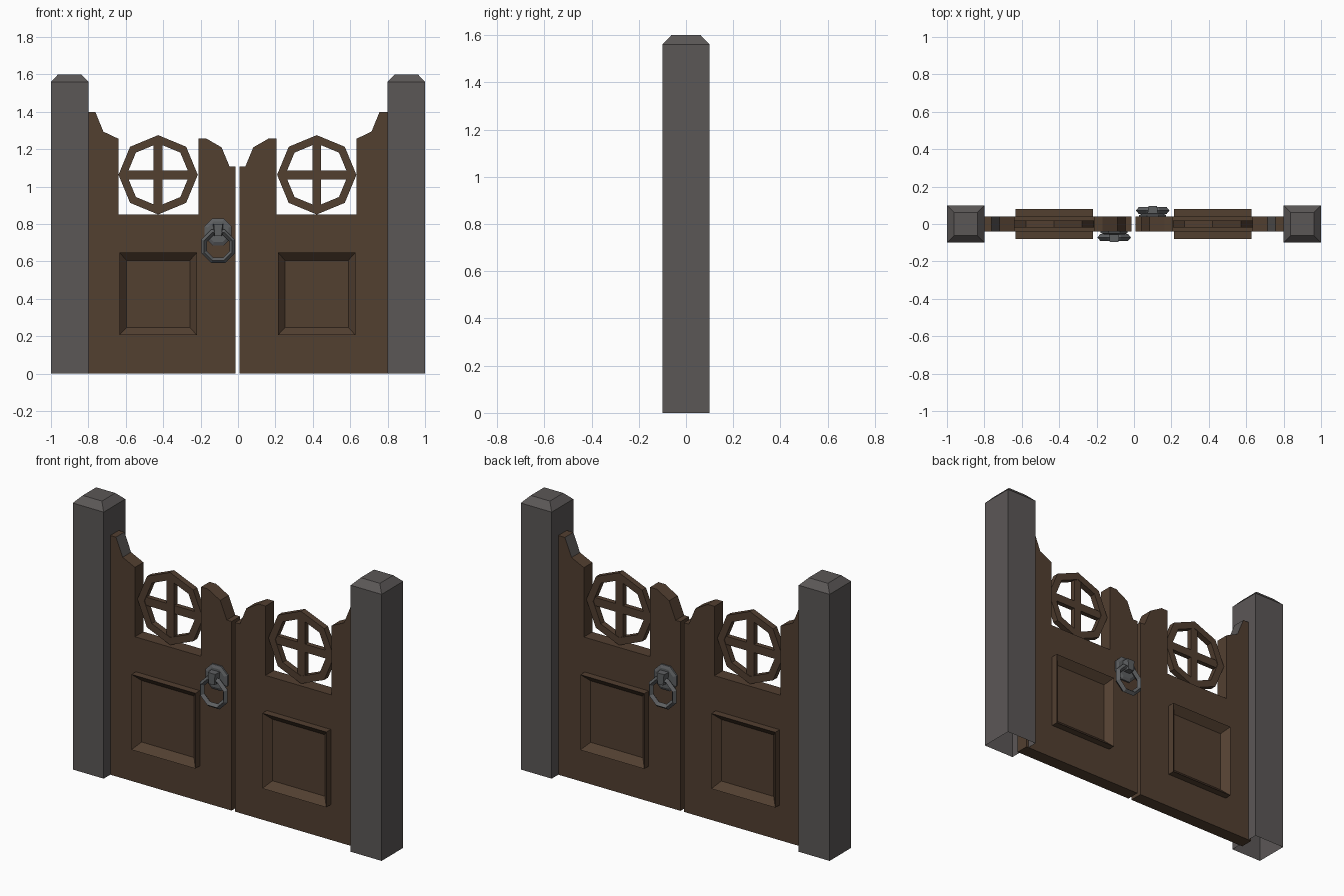
import bpy, bmesh
from math import pi, cos, sin
from mathutils import Matrix, Vector

cube = bpy.data.objects.get("Cube")
if cube:
    bpy.data.objects.remove(cube, do_unlink=True)


def material(name, rgb):
    m = bpy.data.materials.new(name)
    m.use_nodes = True
    m.diffuse_color = (*rgb, 1)
    m.node_tree.nodes["Principled BSDF"].inputs["Base Color"].default_value = (*rgb, 1)
    return m


WOOD = material("brown_wood", (0.085, 0.05, 0.03))
STONE = material("grey_stone", (0.105, 0.096, 0.094))
IRON = material("dark_iron", (0.11, 0.115, 0.12))

# The right half is the left half turned half a circle about this axis
AXIS = -0.003
TURN = Matrix.Translation((AXIS, 0, 0)) @ Matrix.Rotation(pi, 4, 'Z') @ Matrix.Translation((-AXIS, 0, 0))


def make(name, bm, mats, axis_turn=TURN):
    """Add the part and its half-turned twin, sharing one mesh."""
    bmesh.ops.recalc_face_normals(bm, faces=bm.faces)
    mesh = bpy.data.meshes.new(name)
    bm.to_mesh(mesh)
    bm.free()
    for m in mats:
        mesh.materials.append(m)
    for prefix, matrix in (("right_", Matrix()), ("left_", axis_turn)):
        ob = bpy.data.objects.new(prefix + name, mesh)
        ob.matrix_world = matrix
        bpy.context.collection.objects.link(ob)


def loft(bm, loops, caps=(True, True), closed=False):
    """Bridge equal-length rings of points with quads."""
    rings = [[bm.verts.new(p) for p in loop] for loop in loops]
    n = len(rings[0])
    pairs = list(zip(rings, rings[1:])) + ([(rings[-1], rings[0])] if closed else [])
    for a, b in pairs:
        for i in range(n):
            j = (i + 1) % n
            bm.faces.new((a[i], a[j], b[j], b[i]))
    if not closed:
        for ring, cap in zip((rings[0], rings[-1]), caps):
            if cap:
                bm.faces.new(ring)


def prism(bm, outline, y0, y1):
    loft(bm, [[(x, y, z) for x, z in outline] for y in (y0, y1)])


def rect(x0, x1, z0, z1):
    return [(x0, z0), (x1, z0), (x1, z1), (x0, z1)]


def octagon(cx, cz, r, start=0.0):
    return [(cx + r * cos(start + i * pi / 4), cz + r * sin(start + i * pi / 4)) for i in range(8)]


# Gate post: open underneath, chamfered top
bm = bmesh.new()
loft(bm, [[(-0.9 + sx * r, sy * r, z) for sx, sy in ((-1, -1), (1, -1), (1, 1), (-1, 1))]
          for r, z in ((0.1, 0), (0.1, 1.56), (0.062, 1.6))], caps=(False, True))
make("post", bm, [STONE], Matrix.Rotation(pi, 4, 'Z'))

# Door leaf: notched silhouette, with the upper slope beside the post in grey
DEPTH = 0.039
bm = bmesh.new()
prism(bm, [(-0.82, 0), (-0.014, 0), (-0.014, 1.107), (-0.045, 1.107), (-0.088, 1.21),
           (-0.168, 1.256), (-0.212, 1.256), (-0.212, 0.85), (-0.64, 0.85), (-0.64, 1.256),
           (-0.72, 1.294), (-0.763, 1.4), (-0.82, 1.4)], -DEPTH, DEPTH)
for f in bm.faces:
    c = f.calc_center_median()
    if -0.76 < c.x < -0.73 and c.z > 1.3:
        f.material_index = 1
make("door_leaf", bm, [WOOD, STONE])

# Raised panel frames on both sides, sloping inwards
bm = bmesh.new()
for side in (-1, 1):
    outer, inner = rect(-0.634, -0.22, 0.206, 0.647), rect(-0.596, -0.257, 0.246, 0.606)
    loft(bm, [[(x, side * y, z) for x, z in loop]
              for loop, y in ((outer, 0.035), (outer, 0.08), (inner, 0.04))], caps=(False, False))
make("panel_frame", bm, [WOOD])

# Round window: octagonal rim and crossed spokes
CX, CZ = -0.427, 1.063
bm = bmesh.new()
loft(bm, [[(x, y, z) for x, z in octagon(CX, CZ, r)]
          for r, y in ((0.212, -0.018), (0.212, 0.018), (0.168, 0.018), (0.168, -0.018))], closed=True)
make("window_rim", bm, [WOOD])
bm = bmesh.new()
prism(bm, rect(CX - 0.024, CX + 0.024, CZ - 0.18, CZ + 0.18), -0.015, 0.015)
prism(bm, rect(CX - 0.18, CX + 0.18, CZ - 0.024, CZ + 0.024), -0.014, 0.014)
make("window_spokes", bm, [WOOD])

# Door knocker: back plate, bracket and hanging ring
KX = -0.106
bm = bmesh.new()
loft(bm, [[(x, y, z) for x, z in octagon(KX, 0.758, r, pi / 8)]
          for r, y in ((0.078, -0.035), (0.078, -0.048), (0.06, -0.056))], caps=(False, True))
make("knocker_plate", bm, [IRON])
bm = bmesh.new()
loft(bm, [[(KX + s * w, y, z) for s, z in ((-1, 0.735), (1, 0.735), (1.3, 0.8), (-1.3, 0.8))]
          for w, y in ((0.022, -0.045), (0.018, -0.095))])
make("knocker_bracket", bm, [IRON])
bm = bmesh.new()
loft(bm, [[(x, y, z) for x, z in octagon(KX, 0.68, r, pi / 8)]
          for r, y in ((0.097, -0.072), (0.081, -0.09), (0.065, -0.072), (0.081, -0.054))], closed=True)
make("knocker_ring", bm, [IRON])
